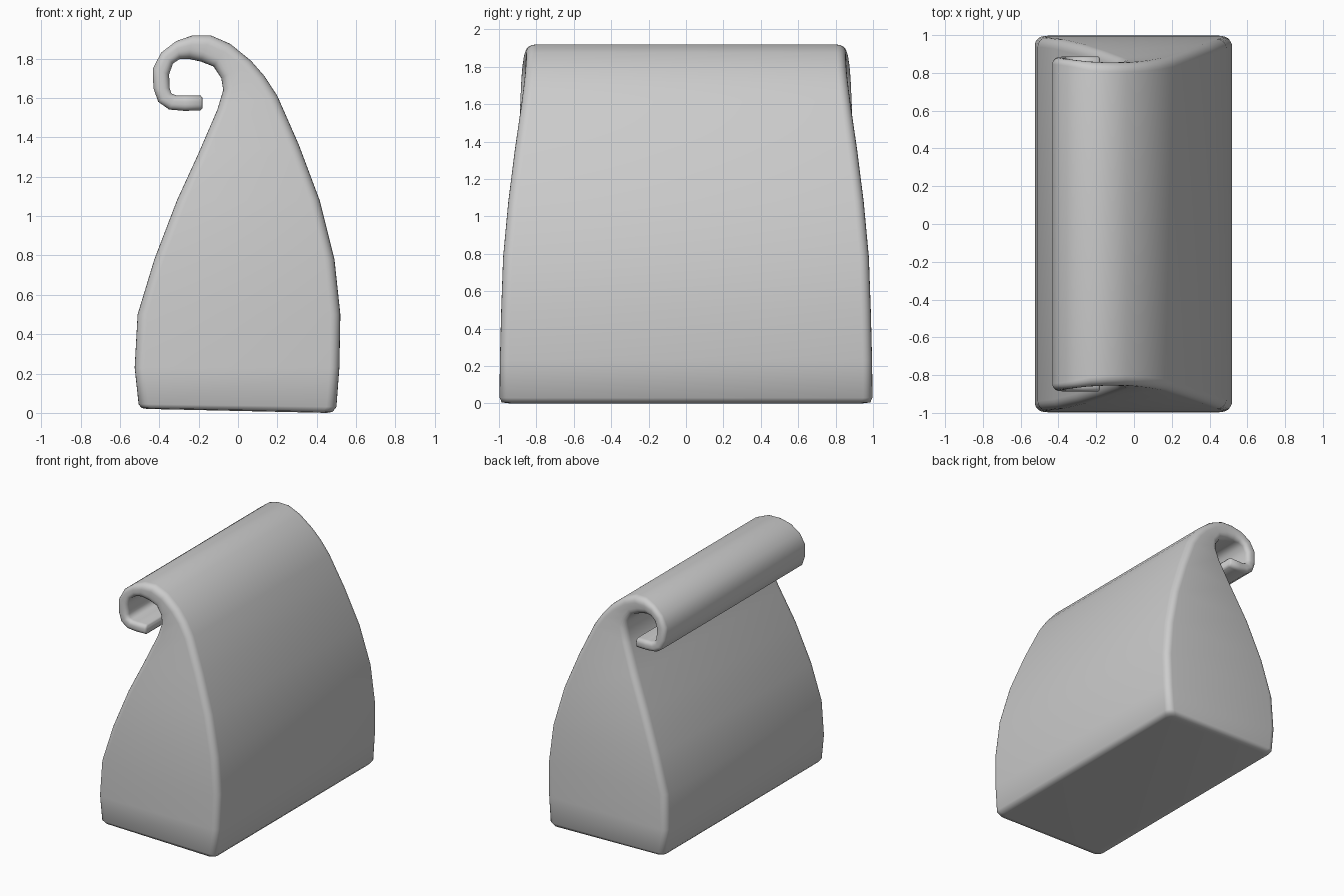
import bpy, bmesh, math
from mathutils import Vector

if "Cube" in bpy.data.objects:
    bpy.data.objects.remove(bpy.data.objects["Cube"], do_unlink=True)

paper = bpy.data.materials.new("plain grey")
paper.use_nodes = True
grey = (0.6, 0.6, 0.6, 1)
paper.diffuse_color = grey
paper.node_tree.nodes["Principled BSDF"].inputs["Base Color"].default_value = grey

# Cross-sections from the base up and round the curl: back x, z, front x, z, half depth
SECTIONS = [
    (-.46, .02, .45, .0, .95),
    (-.49, .025, .48, .005, .985),
    (-.505, .045, .50, .03, .997),
    (-.525, .23, .515, .23, .995),
    (-.51, .5, .52, .5, .988),
    (-.425, .78, .49, .78, .978),
    (-.31, 1.08, .415, 1.08, .95),
    (-.20, 1.32, .31, 1.36, .915),
    (-.105, 1.54, .20, 1.61, .88),
    (-.075, 1.64, .135, 1.71, .868),
    (-.085, 1.70, .065, 1.79, .86),
    (-.125, 1.76, -.04, 1.875, .855),
    (-.19, 1.785, -.14, 1.918, .856),
    (-.25, 1.798, -.23, 1.918, .86),
    (-.295, 1.798, -.315, 1.888, .867),
    (-.33, 1.775, -.39, 1.83, .874),
    (-.35, 1.72, -.432, 1.75, .88),
    (-.347, 1.65, -.43, 1.65, .884),
    (-.338, 1.622, -.405, 1.58, .886),
    (-.31, 1.612, -.35, 1.541, .887),
    (-.27, 1.612, -.27, 1.534, .888),
    (-.19, 1.612, -.19, 1.537, .888),
    (-.18, 1.60, -.18, 1.549, .875),
]
ARC = 5
CORNERS = [(1, 1), (-1, 1), (-1, -1), (1, -1)]


def add_ring(bm, xb, zb, xf, zf, depth):
    """Rounded rectangle spanning the two outline points and the full depth."""
    back, front = Vector((xb, 0, zb)), Vector((xf, 0, zf))
    mid, half = (back + front) / 2, (front - back).length / 2
    across = (front - back).normalized()
    r = min(.05, half * .8)
    ring = []
    for i, (su, sy) in enumerate(CORNERS):
        for k in range(ARC + 1):
            a = math.pi / 2 * (i + k / ARC)
            u = su * (half - r) + r * math.cos(a)
            y = sy * (depth - r) + r * math.sin(a)
            ring.append(bm.verts.new(mid + across * u + Vector((0, y, 0))))
    return ring


# Loft the bag body and its rolled top as one surface
bm = bmesh.new()
rings = [add_ring(bm, *s) for s in SECTIONS]
for lower, upper in zip(rings, rings[1:]):
    for i in range(len(lower)):
        j = (i + 1) % len(lower)
        bm.faces.new((lower[i], lower[j], upper[j], upper[i]))
bm.faces.new(rings[0][::-1])
bm.faces.new(rings[-1])
bmesh.ops.recalc_face_normals(bm, faces=bm.faces[:])

mesh = bpy.data.meshes.new("rolled_bag")
bm.to_mesh(mesh)
bm.free()
mesh.materials.append(paper)
bag = bpy.data.objects.new("rolled_bag", mesh)
bpy.context.collection.objects.link(bag)
bpy.context.view_layer.objects.active = bag
bag.select_set(True)
bpy.ops.object.shade_smooth_by_angle(angle=math.radians(60))
